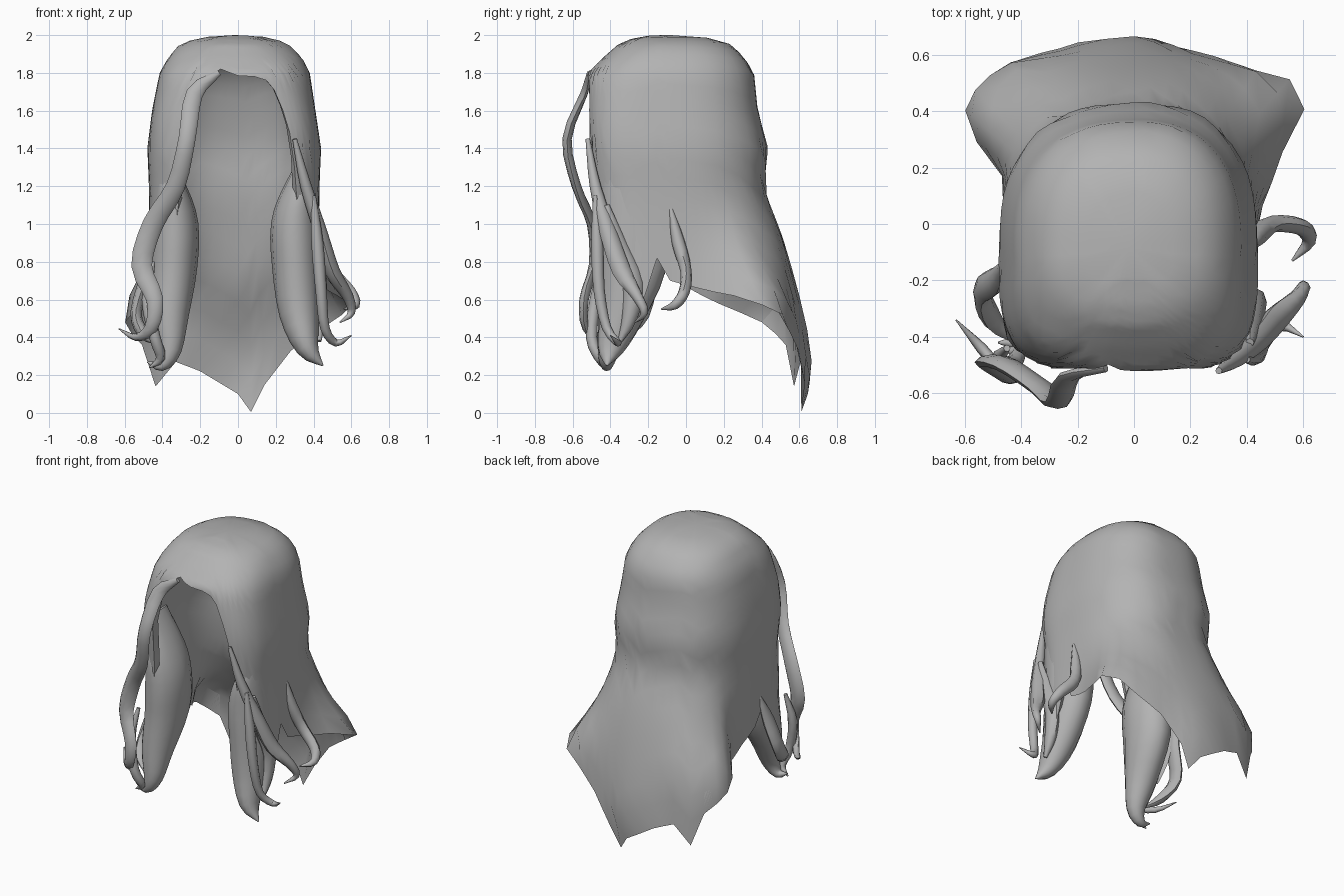
import bpy, bmesh, math
from mathutils import Vector

mat = bpy.data.materials.new("hair grey")
mat.diffuse_color = (0.45, 0.45, 0.45, 1)


def table(rows, v):
    """Linear lookup in rows sorted by their first value."""
    if v <= rows[0][0]:
        return rows[0][1:]
    for a, b in zip(rows, rows[1:]):
        if v <= b[0]:
            f = (v - a[0]) / (b[0] - a[0])
            return [p + (q - p) * f for p, q in zip(a[1:], b[1:])]
    return rows[-1][1:]


def finish(name, bm, angle=50):
    bmesh.ops.recalc_face_normals(bm, faces=bm.faces)
    me = bpy.data.meshes.new(name)
    bm.to_mesh(me)
    bm.free()
    me.materials.append(mat)
    ob = bpy.data.objects.new(name, me)
    bpy.context.collection.objects.link(ob)
    bpy.ops.object.select_all(action='DESELECT')
    ob.select_set(True)
    bpy.context.view_layer.objects.active = ob
    bpy.ops.object.shade_smooth_by_angle(angle=math.radians(angle))
    return ob


# Height: left reach, right reach, front reach, back reach
PROFILE = [
    (0.00, 0.46, 0.44, -0.50, 0.62), (0.20, 0.47, 0.44, -0.50, 0.67),
    (0.35, 0.47, 0.44, -0.50, 0.66), (0.50, 0.47, 0.44, -0.49, 0.63),
    (0.70, 0.47, 0.44, -0.48, 0.58), (0.97, 0.47, 0.43, -0.47, 0.50),
    (1.18, 0.47, 0.43, -0.49, 0.41), (1.40, 0.48, 0.44, -0.53, 0.435),
    (1.60, 0.455, 0.41, -0.53, 0.38), (1.80, 0.415, 0.38, -0.52, 0.36),
    (1.88, 0.37, 0.34, -0.44, 0.31), (1.95, 0.31, 0.27, -0.36, 0.24),
    (1.98, 0.23, 0.20, -0.29, 0.15), (2.00, 0.10, 0.08, -0.18, 0.02)]

# Same for the inner layer
LINING = [
    (0.00, 0.46, 0.44, -0.50, 0.62), (0.20, 0.46, 0.43, -0.49, 0.655),
    (0.35, 0.45, 0.42, -0.47, 0.62), (0.50, 0.44, 0.41, -0.46, 0.56),
    (0.65, 0.43, 0.40, -0.45, 0.46), (0.97, 0.42, 0.38, -0.44, 0.40),
    (1.18, 0.42, 0.38, -0.46, 0.36), (1.40, 0.43, 0.39, -0.50, 0.36),
    (1.60, 0.40, 0.36, -0.51, 0.31), (1.75, 0.36, 0.33, -0.50, 0.26),
    (1.85, 0.30, 0.27, -0.42, 0.18), (1.91, 0.20, 0.18, -0.30, 0.08),
    (1.94, 0.06, 0.05, -0.15, -0.03)]

# Heading in degrees (0 front, + right): height of the lower edge
HEM = [
    (-180, 0.10), (-165, 0.22), (-155, 0.27), (-147, 0.14), (-141, 0.36),
    (-130, 0.48), (-120, 0.58), (-108, 0.64), (-92, 0.72), (-83, 0.82), (-75, 0.62),
    (-65, 0.50), (-55, 0.52), (-46, 0.80), (-41, 1.12), (-35.5, 1.42),
    (-31, 1.64), (-22, 1.77), (-13, 1.82), (0, 1.785), (12, 1.78), (20, 1.76),
    (25, 1.71), (30, 1.60), (34, 1.48), (38, 1.30), (42, 1.10), (48, 0.80),
    (55, 0.52), (65, 0.50), (75, 0.62), (83, 0.82), (92, 0.70), (110, 0.66),
    (124, 0.62), (130, 0.57), (138, 0.52), (146, 0.44), (158, 0.33), (169, 0.15),
    (174.5, 0.005), (180, 0.10)]

# Heading: distance from the axis of the spread lower mantle
MANTLE = [
    (-180, .77), (-159, .77), (-146, .805), (-137, .81), (-130, .78), (-124, .66),
    (-120, .54), (-108, .48), (108, .48), (115, .54), (124, .655), (129, .78),
    (134, .82), (139, .825), (147, .77), (164, .745), (180, .77)]


def shell_point(deg, z, profile):
    xl, xr, yf, yb = table(profile, z)
    t = math.radians(deg)
    dx, dy = math.sin(t), -math.cos(t)
    cy = -0.10
    a = xr if dx > 0 else xl
    b = yb - cy if dy > 0 else cy - yf
    n = 2.5 if dy > 0 else 2.3 + 1.5 * min(1, max(0, (1.95 - z) / 0.4))
    r = (abs(dx / a) ** n + abs(dy / b) ** n) ** (-1 / n)
    # lower back corners spread into wings
    if abs(deg) > 103:
        mid = min(1, max(0, (abs(deg) - 145) / 30))
        far = table(MANTLE, deg)[0] * (1 + (b / 0.77 - 1) * mid)
        start = 1.2 if profile is PROFILE else 0.95
        blend = min(1, max(0, (start - z) / (start - .58))) ** 2.2
        r += (far - r) * blend * min(1, (abs(deg) - 103) / 8)
    return Vector((r * dx, cy + r * dy, z))


cols = [r[0] for r in HEM[1:]]
angles = []
for a, b in zip([-180] + cols, cols):
    angles += [a] if b - a < 9 else [a, (a + b) / 2]
ROWS = 18


def shell(name, profile):
    """Dome lofted down to the wavy hem; both layers meet along the hem."""
    bm = bmesh.new()
    z_top = profile[-1][0]
    top = bm.verts.new((-0.02, -0.08, z_top))
    grid = []
    for deg in angles:
        hem = table(HEM, deg)[0]
        col = [shell_point(deg, z_top - (z_top - hem) * (k / ROWS) ** 1.7, profile)
               for k in range(1, ROWS)] + [shell_point(deg, hem, PROFILE)]
        grid.append([bm.verts.new(p) for p in col])
    for i, c in enumerate(grid):
        d = grid[(i + 1) % len(grid)]
        bm.faces.new((top, c[0], d[0]))
        for k in range(ROWS - 1):
            bm.faces.new((c[k], c[k + 1], d[k + 1], d[k]))
    finish(name, bm, angle=70)


# Main cap with back mantle, and its inner layer
shell("hair_cap", PROFILE)
shell("hair_lining", LINING)


def lock(name, pts, sides=8, steps=3):
    """Smooth tapered lock; each point is x, y, z, x radius, optional y radius."""
    P = [Vector(p if len(p) == 5 else (*p, p[3])) for p in pts]
    P = [2 * P[0] - P[1]] + P + [2 * P[-1] - P[-2]]
    path = []
    for i in range(1, len(P) - 2):
        for s in range(steps):
            t = s / steps
            a, b, c, d = P[i - 1:i + 3]
            path.append(0.5 * (2 * b + (c - a) * t + (2 * a - 5 * b + 4 * c - d) * t * t
                               + (3 * b - a - 3 * c + d) * t ** 3))
    path.append(P[-2])
    bm = bmesh.new()
    rings = []
    for i, p in enumerate(path):
        tan = (path[min(i + 1, len(path) - 1)] - path[max(i - 1, 0)]).xyz.normalized()
        u = Vector((0, 1, 0)).cross(tan)
        u = u.normalized() if u.length > 0.2 else Vector((1, 0, 0))
        v = tan.cross(u)
        ring = []
        for k in range(sides):
            w = 2 * math.pi * k / sides
            ring.append(bm.verts.new(p.xyz + u * math.cos(w) * max(p[3], .003)
                                     + v * math.sin(w) * max(p[4], .003)))
        rings.append(ring)
    for a, b in zip(rings, rings[1:]):
        for k in range(sides):
            j = (k + 1) % sides
            bm.faces.new((a[k], a[j], b[j], b[k]))
    bm.faces.new(rings[0])
    bm.faces.new(rings[-1])
    finish(name, bm)


# Thick locks hanging beside the face
lock("right_thick_lock", [
    (.39, -.28, 1.42, .02, .10), (.33, -.28, 1.18, .09, .17), (.30, -.28, 1.0, .125, .18),
    (.305, -.28, .78, .125, .18), (.325, -.34, .52, .105, .12), (.37, -.40, .34, .06, .07),
    (.45, -.42, .25, .004)], 14)
lock("left_thick_lock", [
    (-.42, -.28, 1.42, .02, .10), (-.36, -.28, 1.18, .09, .17), (-.335, -.28, 1.0, .125, .18),
    (-.34, -.28, .78, .125, .18), (-.36, -.36, .52, .10, .11), (-.36, -.41, .33, .06, .06),
    (-.41, -.42, .25, .03), (-.48, -.42, .27, .004)], 14)
# Long wavy strand at the left of the face
lock("left_front_strand", [
    (-.10, -.51, 1.80, .015), (-.23, -.54, 1.69, .045, .02), (-.27, -.63, 1.45, .045, .025),
    (-.33, -.58, 1.20, .05, .025), (-.45, -.50, 1.0, .055, .025), (-.51, -.49, .78, .055, .025),
    (-.44, -.54, .60, .045, .025), (-.46, -.53, .45, .035, .02), (-.54, -.44, .40, .02),
    (-.63, -.34, .445, .003)])
# Thin strands on the right
lock("right_front_strand", [
    (.30, -.52, 1.45, .012), (.36, -.48, 1.20, .03), (.44, -.41, .95, .035, .045),
    (.50, -.34, .75, .04, .05), (.58, -.26, .62, .03), (.60, -.22, .53, .02), (.54, -.27, .48, .004)])
lock("right_curled_strand", [
    (.40, -.48, 1.15, .012), (.42, -.47, .90, .032), (.44, -.46, .65, .03),
    (.46, -.42, .45, .025), (.52, -.36, .37, .02), (.60, -.40, .41, .003)])
lock("right_middle_strand", [
    (.41, -.42, 1.10, .015), (.42, -.36, .88, .035, .05), (.43, -.28, .68, .04, .055),
    (.43, -.30, .50, .035, .04), (.43, -.35, .38, .012)])
lock("right_side_curl", [
    (.42, -.08, 1.08, .012), (.44, -.04, .90, .035), (.49, .0, .75, .04, .03),
    (.59, -.01, .64, .035, .03), (.62, -.06, .57, .025), (.56, -.13, .55, .004)])
# Short strands on the left
lock("left_side_strand", [
    (-.46, -.14, .90, .012), (-.49, -.20, .72, .03, .05), (-.54, -.24, .53, .03, .05),
    (-.50, -.34, .42, .03, .04), (-.42, -.42, .36, .004)])
lock("left_lower_strand", [
    (-.45, -.44, .80, .012), (-.48, -.48, .60, .03), (-.44, -.50, .40, .03),
    (-.41, -.46, .29, .025), (-.47, -.44, .24, .004)])
